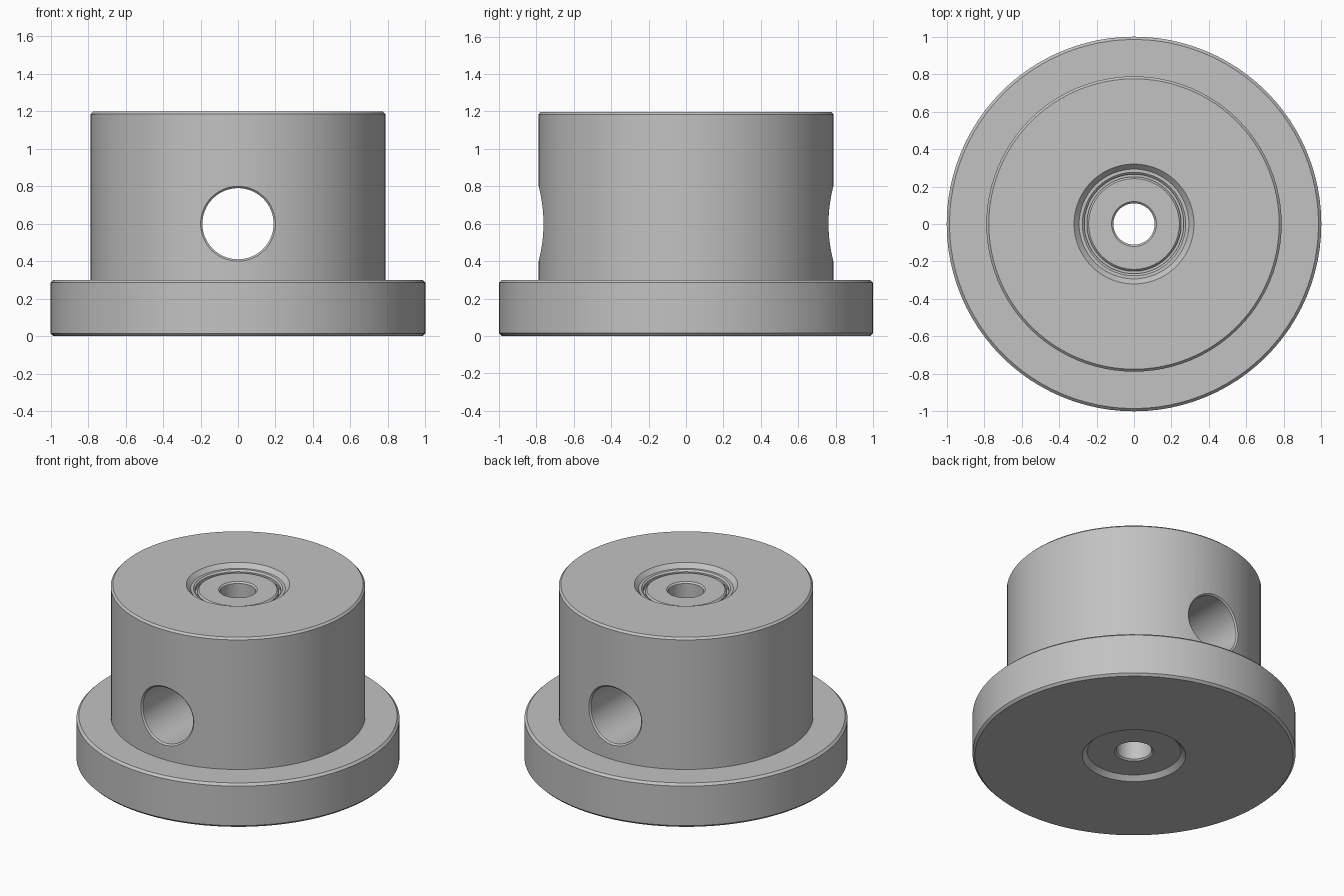
import bpy, bmesh, math

if "Cube" in bpy.data.objects:
    bpy.data.objects.remove(bpy.data.objects["Cube"], do_unlink=True)

SEGMENTS = 96
BODY_RADIUS = 0.788
HOLE_Z = 0.6

grey = bpy.data.materials.new("machined grey")
grey.use_nodes = True
colour = (0.54, 0.54, 0.54, 1)
grey.diffuse_color = colour
grey.node_tree.nodes["Principled BSDF"].inputs["Base Color"].default_value = colour


def loft(name, rings, closed):
    """Join rings of points; closed loops back to the first ring, otherwise cap the ends."""
    bm = bmesh.new()
    loops = [[bm.verts.new(p) for p in ring] for ring in rings]
    pairs = list(zip(loops, loops[1:]))
    if closed:
        pairs.append((loops[-1], loops[0]))
    else:
        bm.faces.new(loops[0])
        bm.faces.new(loops[-1])
    for a, b in pairs:
        for i in range(len(a)):
            j = (i + 1) % len(a)
            bm.faces.new((a[i], a[j], b[j], b[i]))
    bmesh.ops.recalc_face_normals(bm, faces=bm.faces)
    mesh = bpy.data.meshes.new(name)
    bm.to_mesh(mesh)
    bm.free()
    mesh.materials.append(grey)
    obj = bpy.data.objects.new(name, mesh)
    bpy.context.collection.objects.link(obj)
    return obj


def circle(count):
    angles = [2 * math.pi * i / count for i in range(count)]
    return [(math.cos(a), math.sin(a)) for a in angles]


# Flanged body: closed (radius, height) section with bore, recesses and chamfers
section = [
    (0.11, 0.04), (0.12, 0.03), (0.29, 0.03), (0.32, 0),
    (0.985, 0), (1, 0.015), (1, 0.285), (0.985, 0.3),
    (BODY_RADIUS, 0.3), (BODY_RADIUS, 1.185), (0.775, 1.198),
    (0.32, 1.198), (0.293, 1.17), (0.276, 1.17), (0.265, 1.16),
    (0.265, 1.14), (0.252, 1.14), (0.252, 1.152), (0.242, 1.162),
    (0.12, 1.162), (0.11, 1.152),
]
body = loft("flanged_body",
            [[(r * c, r * s, z) for c, s in circle(SEGMENTS)] for r, z in section], True)


# Cross hole cutter, flared at both ends to follow the curved wall as a chamfer
def hole_ring(side, radius, offset):
    return [(radius * c,
             side * (math.sqrt(BODY_RADIUS ** 2 - (radius * c) ** 2) + offset),
             HOLE_Z + radius * s) for c, s in circle(64)]


steps = [(0.215, 0.2), (0.215, 0.015), (0.19, -0.01)]
rings = [hole_ring(-1, r, d) for r, d in steps]
rings += [hole_ring(1, r, d) for r, d in reversed(steps)]
cutter = loft("cross_hole_cutter", rings, False)
cutter.hide_render = True

cut = body.modifiers.new("cross hole", "BOOLEAN")
cut.operation = "DIFFERENCE"
cut.solver = "EXACT"
cut.object = cutter

bpy.ops.object.select_all(action="DESELECT")
body.select_set(True)
bpy.context.view_layer.objects.active = body
bpy.ops.object.modifier_apply(modifier=cut.name)
bpy.data.objects.remove(cutter, do_unlink=True)
bpy.ops.object.shade_smooth_by_angle(angle=math.radians(20))
